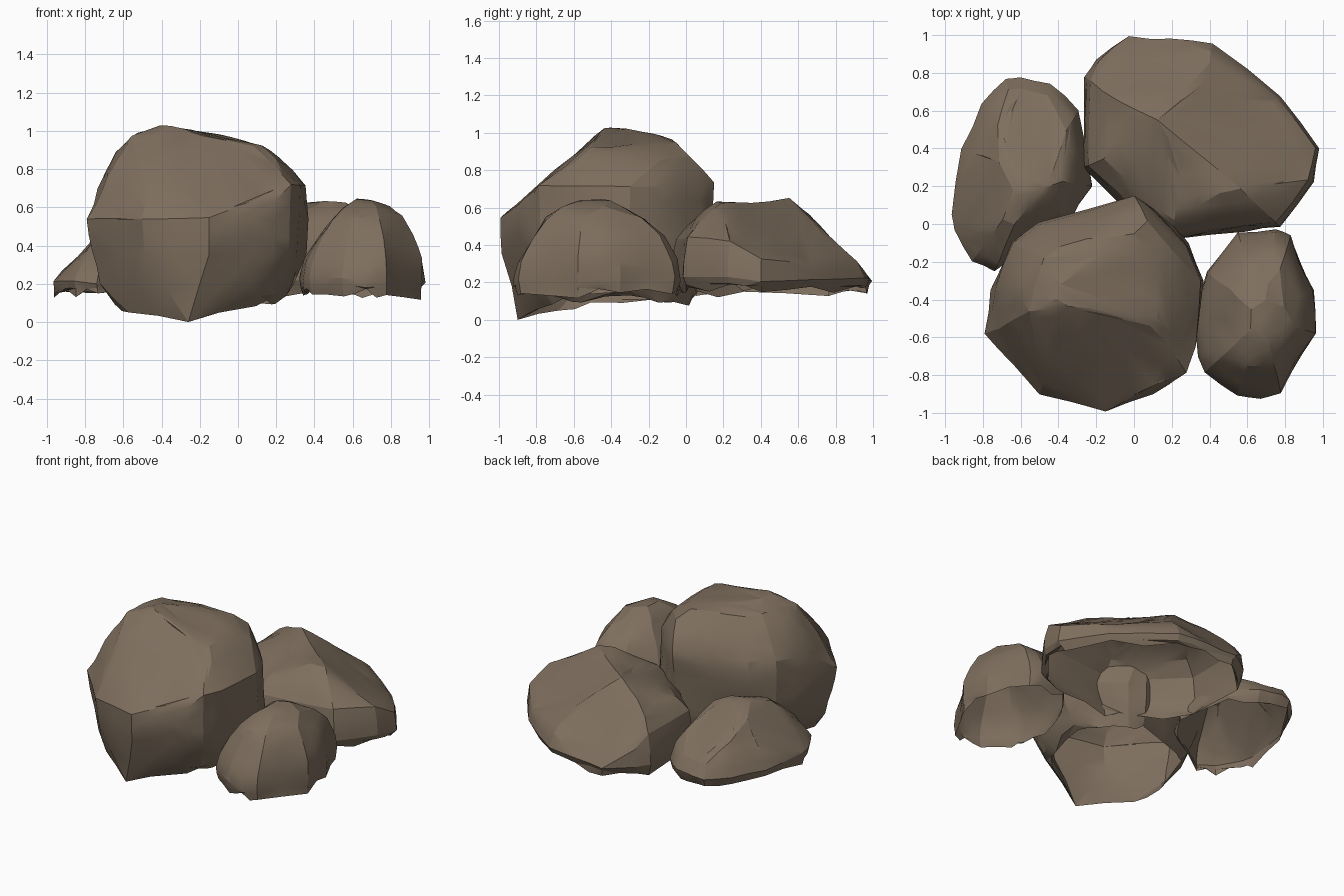
import bpy
import bmesh
import random
from mathutils import Vector, noise

random.seed(4)

cube = bpy.data.objects.get("Cube")
if cube:
    bpy.data.objects.remove(cube, do_unlink=True)

# One weathered stone colour
stone = bpy.data.materials.new("brown_stone")
stone.use_nodes = True
colour = (0.21, 0.158, 0.112, 1)
stone.diffuse_color = colour
shader = next(n for n in stone.node_tree.nodes if n.type == "BSDF_PRINCIPLED")
shader.inputs["Base Color"].default_value = colour
shader.inputs["Roughness"].default_value = 0.9


def chisel(point, cuts):
    """Press a point back onto every cutting plane it sticks out of."""
    for origin, direction in cuts:
        normal = Vector(direction).normalized()
        excess = (point - Vector(origin)).dot(normal)
        if excess > 0:
            point = point - normal * excess
    return point


def boulder(name, outline, peak, levels, cuts=(), spikes=()):
    """Stack an outline, drawn in towards the peak at each level, as a hollow faceted shell."""
    bm = bmesh.new()
    centre = Vector(peak)
    for height, inset in levels:
        for corner in outline:
            flat = Vector(corner).lerp(centre, inset + random.uniform(-0.012, 0.018))
            point = Vector((flat.x, flat.y, height + random.uniform(-0.015, 0.015)))
            bm.verts.new(chisel(point, cuts))
    for spike in spikes:
        bm.verts.new(spike)

    # Wrap the stacked points in a faceted skin
    hull = bmesh.ops.convex_hull(bm, input=bm.verts[:])
    spare = set(hull["geom_interior"]) | set(hull["geom_unused"])
    bmesh.ops.delete(bm, geom=[g for g in spare if isinstance(g, bmesh.types.BMVert)],
                     context="VERTS")
    bmesh.ops.remove_doubles(bm, verts=bm.verts[:], dist=0.045)
    bmesh.ops.recalc_face_normals(bm, faces=bm.faces[:])
    bmesh.ops.subdivide_edges(bm, edges=bm.edges[:], cuts=1, use_grid_fill=True)
    bmesh.ops.triangulate(bm, faces=bm.faces[:])
    bm.normal_update()

    # Open the underside
    underside = [f for f in bm.faces if f.normal.z < -0.8]
    bmesh.ops.delete(bm, geom=underside, context="FACES")
    bm.normal_update()

    # Weather the sides and chip the lower rim
    tips = [Vector(s) for s in spikes]
    for v in bm.verts:
        if any((v.co - tip).length < 0.02 for tip in tips):
            continue
        if v.is_boundary:
            v.co.z = max(v.co.z + random.uniform(-0.02, 0.03), 0.02)
        else:
            v.co += v.normal * noise.noise(v.co * 4) * 0.024

    mesh = bpy.data.meshes.new(name)
    bm.to_mesh(mesh)
    bm.free()
    mesh.materials.append(stone)
    obj = bpy.data.objects.new(name, mesh)
    bpy.context.collection.objects.link(obj)
    bpy.ops.object.select_all(action="DESELECT")
    obj.select_set(True)
    bpy.context.view_layer.objects.active = obj
    bpy.ops.object.shade_smooth_by_angle(angle=0.35)


# Tall front boulder with a sloping face and slanted crown
boulder(
    "front_boulder",
    [(0, .14), (.13, .1), (.3, -.1), (.37, -.3), (.33, -.65), (.27, -.78), (.1, -.9),
     (-.15, -1), (-.5, -.9), (-.65, -.75), (-.79, -.58), (-.75, -.35), (-.65, -.1), (-.5, 0)],
    (-.2, -.3),
    [(.1, .25), (.2, .13), (.36, .03), (.55, 0), (.72, 0), (.88, .17), (1, .38), (1.05, .65)],
    cuts=[((0, -.97, .57), (0, -.64, .77)),
          ((-.38, 0, 1.03), (.2, 0, 1)),
          ((.37, 0, .7), (.7, 0, .72)),
          ((-.72, 0, .75), (-.88, 0, .48)),
          ((-.6, 0, .97), (-.29, 0, .96)),
          ((.08, .08, .7), (.7, .7, .1)),
          ((-.78, -.57, .6), (-.6, -.6, .5)),
          ((0, -.3, 1.03), (0, .3, .95)),
          ((0, -.05, .95), (0, .75, .65))],
    spikes=[(-.26, -.9, 0), (-.57, -.68, .05)],
)

# Broad back boulder with a single crest and long slopes around it
boulder(
    "back_boulder",
    [(-.27, .78), (-.2, .87), (-.03, 1), (.2, 1), (.41, .94), (.78, .68), (.97, .4),
     (.96, .22), (.78, -.02), (.6, -.05), (.2, -.09), (.02, 0), (-.27, .3), (-.24, .55)],
    (.25, .48),
    [(.15, .06), (.22, 0), (.32, .02), (.43, .06), (.54, .2), (.6, .4), (.64, .75)],
    cuts=[((0, .97, .24), (0, .72, .7)),
          ((.25, .44, .64), (.38, .38, .83)),
          ((.15, .5, .64), (-.3, -.3, 1))],
)

# Small rounded boulder on the model's left
boulder(
    "left_small_boulder",
    [(.35, -.7), (.33, -.5), (.38, -.25), (.55, -.05), (.75, -.03), (.83, -.06),
     (.95, -.35), (.97, -.58), (.78, -.9), (.67, -.93), (.55, -.9), (.38, -.78)],
    (.68, -.5),
    [(.14, .03), (.22, 0), (.32, .04), (.45, .19), (.55, .38), (.6, .58), (.63, .8)],
    cuts=[((0, -.75, .55), (0, -.86, .51)),
          ((0, -.65, .61), (0, -.4, .9)),
          ((.4, 0, .42), (-.77, 0, .64)),
          ((0, -.3, .58), (0, .5, .85))],
)

# Small low boulder on the model's right
boulder(
    "right_small_boulder",
    [(-.97, .05), (-.92, .4), (-.8, .63), (-.68, .77), (-.6, .78), (-.45, .73), (-.3, .6),
     (-.29, .4), (-.22, .2), (-.35, 0), (-.74, -.26), (-.86, -.2), (-.95, -.03)],
    (-.53, .25),
    [(.15, .03), (.21, 0), (.31, .11), (.42, .28), (.49, .5), (.53, .75)],
    cuts=[((-.78, 0, .41), (-.72, 0, .69)),
          ((-.6, .52, .4), (.14, .5, 1))],
)
